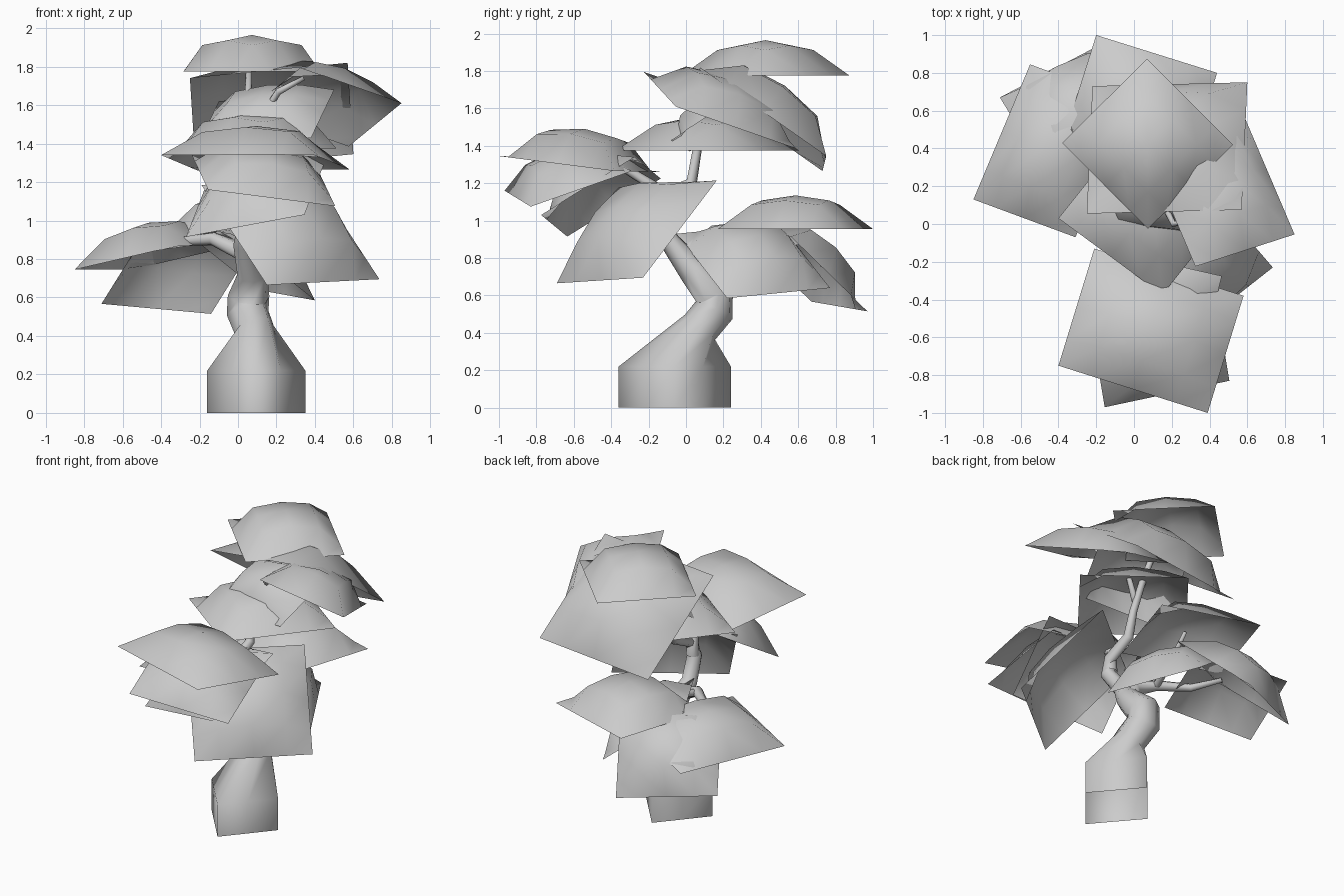
import bpy, bmesh, math
from mathutils import Vector


def finish(name, bm):
    bmesh.ops.recalc_face_normals(bm, faces=bm.faces)
    me = bpy.data.meshes.new(name)
    bm.to_mesh(me)
    bm.free()
    for p in me.polygons:
        p.use_smooth = True
    ob = bpy.data.objects.new(name, me)
    bpy.context.collection.objects.link(ob)
    return ob


def tube(name, path, sides=8, first_rings=()):
    """Sweep a round section along (x, y, z, radius) points."""
    bm = bmesh.new()
    rings = [[bm.verts.new(c) for c in r] for r in first_rings]
    pts = [Vector(p[:3]) for p in path]
    ref = Vector((1, 0, 0))
    for i, p in enumerate(pts):
        t = (pts[min(i + 1, len(pts) - 1)] - pts[max(i - 1, 0)]).normalized()
        if i == 0 and abs(t.x) > 0.9:
            ref = Vector((0, 1, 0))
        u = (ref - ref.dot(t) * t).normalized()
        v = t.cross(u)
        ref = u
        r = path[i][3]
        rings.append([bm.verts.new(p + r * (math.cos(a) * u + math.sin(a) * v))
                      for a in (2 * math.pi * k / sides for k in range(sides))])
    for a, b in zip(rings, rings[1:]):
        for k in range(sides):
            j = (k + 1) % sides
            bm.faces.new((a[k], a[j], b[j], b[k]))
    bm.faces.new(rings[-1])
    return finish(name, bm)


def diamond(z, cx=0.095, cy=-0.06, hx=0.255, hy=0.30):
    c = [Vector((cx + hx, cy, z)), Vector((cx, cy + hy, z)),
         Vector((cx - hx, cy, z)), Vector((cx, cy - hy, z))]
    out = []
    for k in range(4):
        out += [c[k], (c[k] + c[(k + 1) % 4]) / 2]
    return out


def leaf_pad(name, a, b, d, dome=0.19):
    """Domed square sheet: corner a with neighbouring corners b and d."""
    a, b, d = Vector(a), Vector(b), Vector(d)
    e, s = (b - a) / 2, (d - a) / 2
    c = a + e + s
    n = e.cross(s).normalized()
    if n.z < 0:
        n = -n
    steps = [(-1, 0), (-0.57, 0.85), (0, 1), (0.57, 0.85), (1, 0)]
    bm = bmesh.new()
    g = [[bm.verts.new(c + u * e + v * s + n * dome * hu * hv) for v, hv in steps]
         for u, hu in steps]
    for i in range(4):
        for j in range(4):
            bm.faces.new((g[i][j], g[i + 1][j], g[i + 1][j + 1], g[i][j + 1]))
    ob = finish(name, bm)
    if ob.data.polygons[5].normal.z < 0:
        ob.data.flip_normals()


# trunk with an open, four-cornered foot
tube("trunk", [(0.085, 0.075, 0.43, 0.105), (0.05, 0.15, 0.52, 0.11),
               (0.055, 0.155, 0.61, 0.11), (0.075, 0.04, 0.73, 0.08),
               (0.03, -0.08, 0.88, 0.055),
               (0.06, -0.18, 1.02, 0.05), (0.07, -0.15, 1.12, 0.038),
               (0.07, 0.03, 1.2, 0.033), (0.055, 0.06, 1.38, 0.025),
               (0.05, 0.14, 1.55, 0.022), (0.06, 0.36, 1.85, 0.015)],
     first_rings=[diamond(0), diamond(0.22)])

# branches
tube("left_branch", [(0.07, 0.06, 0.7, 0.06), (0.02, 0.02, 0.84, 0.05),
                     (-0.13, 0.06, 0.905, 0.035), (-0.3, 0.2, 0.89, 0.025),
                     (-0.42, 0.36, 0.92, 0.015)])
tube("left_twig", [(-0.12, 0.08, 0.9, 0.025), (-0.06, 0.3, 0.96, 0.02), (0.0, 0.5, 1.05, 0.012)])
tube("front_branch", [(0.06, -0.16, 1.03, 0.045), (0.05, -0.16, 1.18, 0.03),
                      (0.05, -0.28, 1.25, 0.025), (0.1, -0.48, 1.38, 0.015)])
tube("top_twig", [(0.05, 0.07, 1.45, 0.022), (0.15, 0.12, 1.58, 0.018),
                  (0.21, 0.0, 1.67, 0.018), (0.34, 0.03, 1.74, 0.012)])

# top cluster of foliage
leaf_pad("top_pad", (0.07, 0.875, 1.775), (0.525, 0.42, 1.775), (-0.38, 0.43, 1.775))
leaf_pad("top_back_pad", (-0.25, 0.055, 1.74), (0.57, 0.075, 1.82), (-0.22, 0.73, 1.265), 0.22)
leaf_pad("top_right_pad", (0.85, -0.055, 1.61), (0.325, -0.225, 1.795), (0.575, 0.59, 1.385), 0.18)
leaf_pad("top_middle_pad", (0.15, -0.375, 1.375), (-0.4, 0.03, 1.375), (0.61, 0.2, 1.375))
leaf_pad("top_front_pad", (0.5, 0.3, 1.68), (-0.1, 0.4, 1.62), (0.38, -0.08, 1.43), 0.15)

# front cluster
leaf_pad("front_top_pad", (-0.4, -0.75, 1.34), (0.39, -1.0, 1.345), (-0.21, -0.13, 1.26))
leaf_pad("front_middle_pad", (-0.155, -0.97, 1.16), (0.505, -0.83, 1.075), (-0.245, -0.43, 1.35), 0.17)
leaf_pad("front_lower_pad", (-0.27, -0.635, 0.915), (0.345, -0.775, 1.03), (-0.15, -0.135, 1.225), 0.17)
leaf_pad("front_right_pad", (0.15, -0.69, 0.665), (0.735, -0.23, 0.695), (-0.19, -0.295, 1.185))

# back left cluster
leaf_pad("left_top_pad", (-0.2, 1.0, 0.955), (0.44, 0.8, 0.955), (-0.4, 0.37, 0.955), 0.18)
leaf_pad("left_outer_pad", (-0.85, 0.13, 0.745), (-0.31, -0.07, 0.87), (-0.55, 0.845, 0.745), 0.185)
leaf_pad("left_back_pad", (-0.71, 0.67, 0.567), (-0.14, 0.97, 0.515), (-0.46, 0.26, 0.967), 0.2)
leaf_pad("left_inner_pad", (0.4, 0.22, 0.585), (0.1, 0.77, 0.64), (-0.03, -0.05, 0.93), 0.17)
